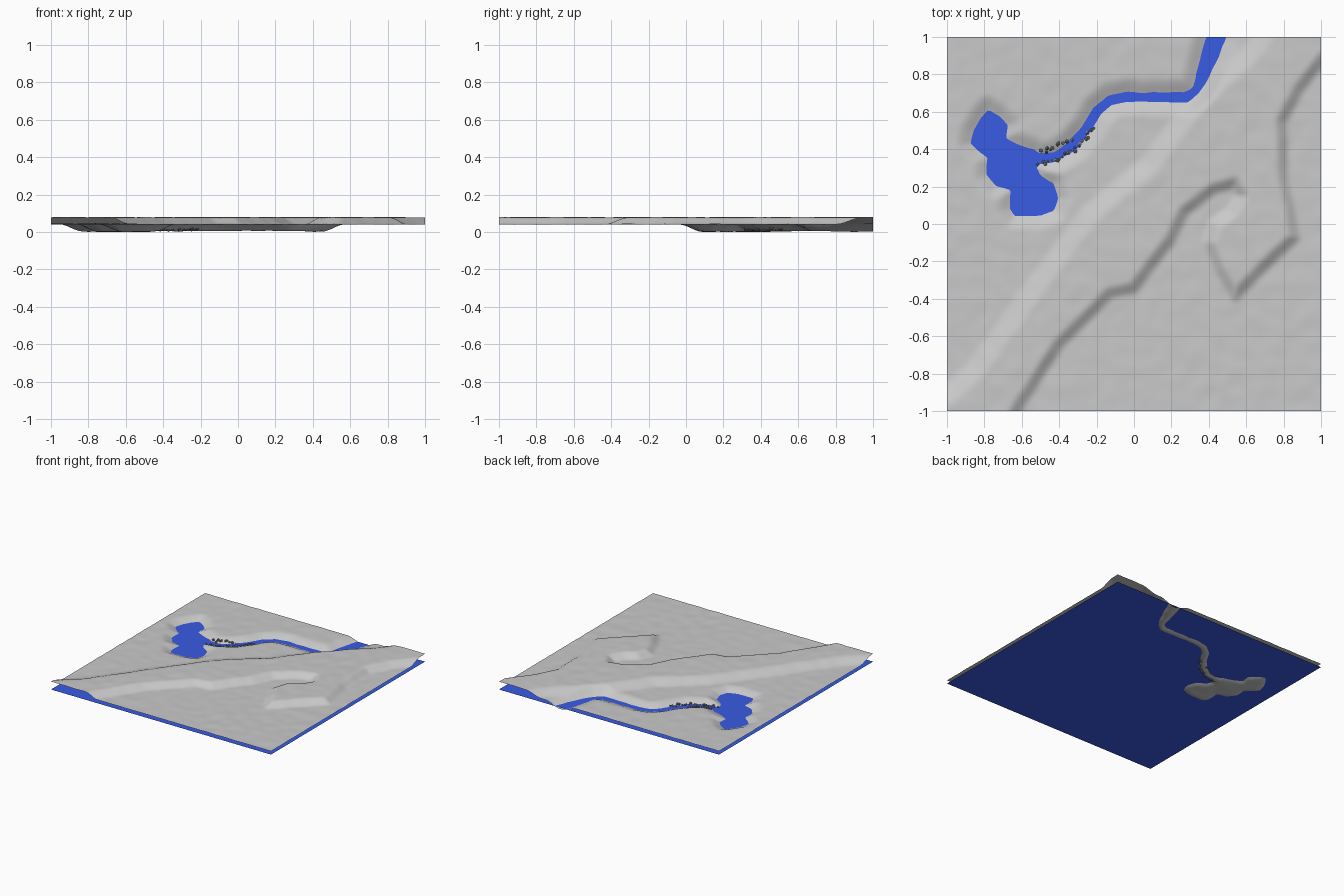
import bpy, bmesh, math, random
from mathutils import Vector, noise

if "Cube" in bpy.data.objects:
    bpy.data.objects.remove(bpy.data.objects["Cube"])

random.seed(4)
BED, WATER, LOW, HIGH = 0.006, 0.018, 0.046, 0.083

# outlines in plan view
LAKE = [(-.78, .62), (-.72, .58), (-.67, .53), (-.68, .46), (-.62, .43), (-.53, .40),
        (-.49, .36), (-.52, .30), (-.50, .26), (-.43, .22), (-.40, .14), (-.43, .07),
        (-.50, .04), (-.64, .04), (-.67, .08), (-.66, .18), (-.74, .20), (-.79, .26),
        (-.79, .35), (-.88, .43), (-.86, .50), (-.82, .57)]
RIVER = [(.45, 1.1), (.44, 1.0), (.40, .88), (.36, .77), (.33, .71), (.28, .675), (-.04, .68),
         (-.13, .66), (-.20, .60), (-.26, .50), (-.33, .42), (-.42, .36), (-.52, .35)]
PLATEAU = [(-1.3, -1.3), (-1.3, -1.15), (-1, -.91), (-.85, -.78), (-.48, -.27), (-.24, .05),
           (.08, .32), (.35, .67), (.64, .93), (.9, 1.3), (1.3, 1.3), (1.3, 1.2), (1, .88),
           (.88, .72), (.79, .55), (.80, .23), (.83, .10), (.86, -.07), (.75, -.17),
           (.54, -.38), (.46, -.25), (.40, -.10), (.43, 0), (.52, .06), (.58, .15),
           (.54, .22), (.43, .19), (.27, .07), (.19, -.09), (0, -.34), (-.13, -.37),
           (-.41, -.65), (-.61, -.96), (-.8, -1.3)]


def path_distance(x, y, pts, closed):
    best = 9.0
    for i in range(len(pts) if closed else len(pts) - 1):
        ax, ay = pts[i]
        bx, by = pts[(i + 1) % len(pts)]
        dx, dy = bx - ax, by - ay
        t = max(0, min(1, ((x - ax) * dx + (y - ay) * dy) / (dx * dx + dy * dy)))
        best = min(best, math.hypot(x - ax - t * dx, y - ay - t * dy))
    return best


def signed_distance(x, y, pts):
    inside = False
    for i in range(len(pts)):
        (ax, ay), (bx, by) = pts[i - 1], pts[i]
        if (ay > y) != (by > y) and x < (bx - ax) * (y - ay) / (by - ay) + ax:
            inside = not inside
    d = path_distance(x, y, pts, True)
    return -d if inside else d


def smooth(t):
    t = max(0, min(1, t))
    return t * t * (3 - 2 * t)


def height(x, y):
    # raised plateau, gentler on its north-west flank
    width = 0.13 if y > 1.16 * x else 0.085
    z = LOW + (HIGH - LOW) * smooth(0.5 - signed_distance(x, y, PLATEAU) / width)
    # carved lake and river
    half = 0.029 + 0.026 * smooth((y - 0.68) / 0.32)
    d = min(signed_distance(x, y, LAKE), path_distance(x, y, RIVER, False) - half)
    z = BED + (z - BED) * smooth((d + 0.05) / 0.13)
    return z + 0.003 * noise.noise(Vector((x * 11, y * 11, 3)))


def material(name, color):
    m = bpy.data.materials.new(name)
    m.diffuse_color = (*color, 1)
    m.use_nodes = True
    m.node_tree.nodes["Principled BSDF"].inputs["Base Color"].default_value = m.diffuse_color
    return m


def make_object(name, bm, mat, shade_smooth):
    me = bpy.data.meshes.new(name)
    bm.to_mesh(me)
    bm.free()
    me.materials.append(mat)
    for p in me.polygons:
        p.use_smooth = shade_smooth
    ob = bpy.data.objects.new(name, me)
    bpy.context.collection.objects.link(ob)
    return ob


ground_grey = material("ground grey", (0.59, 0.59, 0.59))
water_blue = material("water blue", (0.042, 0.105, 0.77))
rock_grey = material("rock grey", (0.22, 0.22, 0.21))

# terrain sheet
bm = bmesh.new()
bmesh.ops.create_grid(bm, x_segments=120, y_segments=120, size=1)
for v in bm.verts:
    v.co.z = height(v.co.x, v.co.y)
lowest = min(v.co.z for v in bm.verts)
for v in bm.verts:
    v.co.z -= lowest
make_object("terrain", bm, ground_grey, True)

# water sheet under the terrain
bm = bmesh.new()
bmesh.ops.create_grid(bm, x_segments=1, y_segments=1, size=1)
for v in bm.verts:
    v.co.z = WATER - lowest
make_object("water", bm, water_blue, False)

# small rocks lining both banks by the lake mouth
SOUTH = [(-.51, .325), (-.42, .335), (-.32, .395), (-.24, .48), (-.215, .53)]
NORTH = [(-.49, .385), (-.40, .425), (-.32, .455)]
bm = bmesh.new()
for bank in (SOUTH, NORTH):
    for (ax, ay), (bx, by) in zip(bank, bank[1:]):
        n = int(math.hypot(bx - ax, by - ay) / 0.016)
        for i in range(n):
            x = ax + (bx - ax) * i / n + random.uniform(-.009, .009)
            y = ay + (by - ay) * i / n + random.uniform(-.009, .009)
            r = random.uniform(.007, .012)
            z = height(x, y) - lowest + r * 0.3
            for v in bmesh.ops.create_icosphere(bm, subdivisions=1, radius=r)["verts"]:
                v.co *= random.uniform(.8, 1.15)
                v.co += Vector((x, y, z))
make_object("bank_rocks", bm, rock_grey, False)
